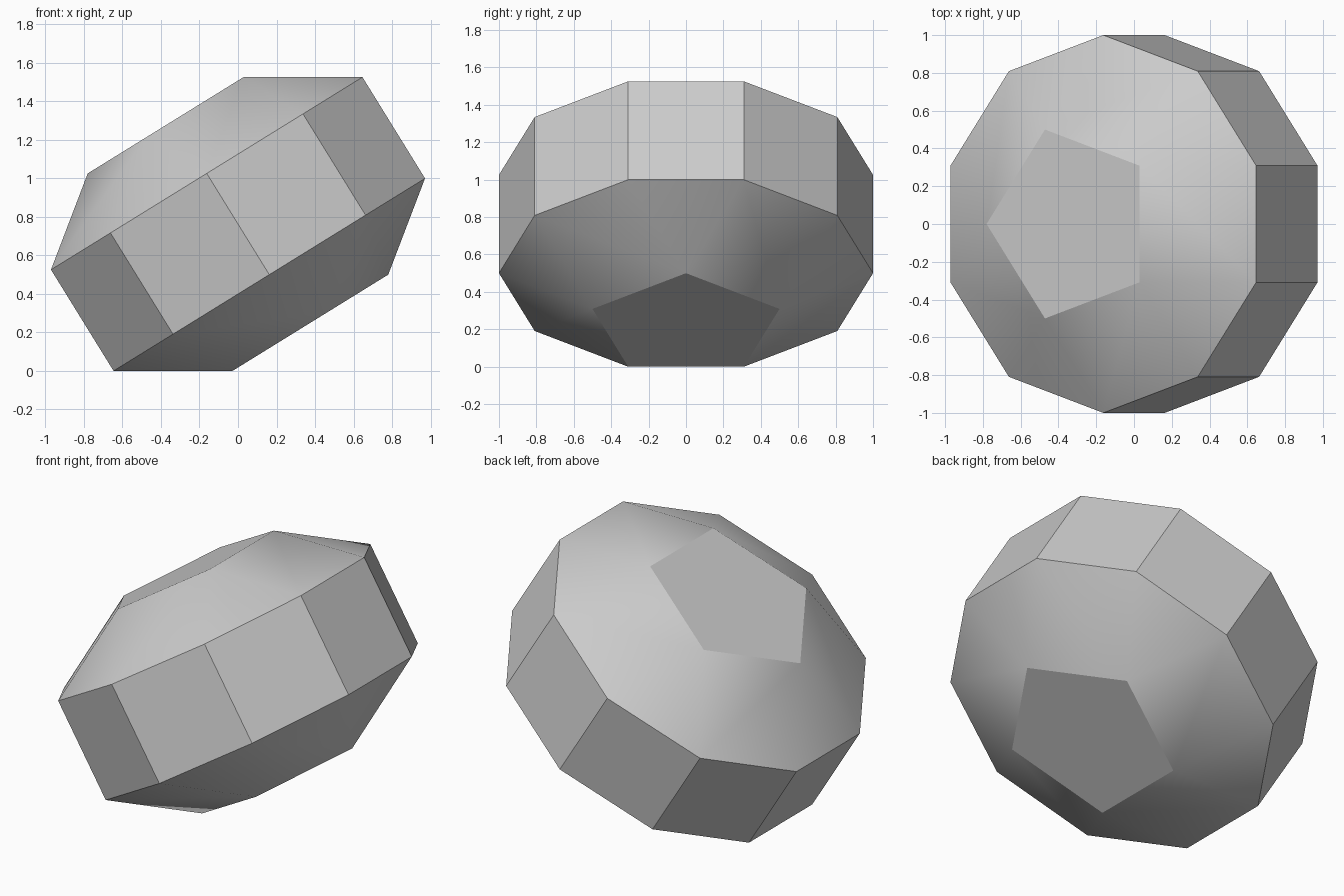
import bpy
import bmesh
import math
from mathutils import Matrix, Vector

cube = bpy.data.objects.get("Cube")
if cube:
    bpy.data.objects.remove(cube, do_unlink=True)

# Proportions: every edge has the same length
RADIUS = 1.0
EDGE = 2 * RADIUS * math.sin(math.pi / 10)
CAP_RADIUS = EDGE / (2 * math.sin(math.pi / 5))
CAP_RISE = EDGE * math.sqrt((5 - math.sqrt(5)) / 10)
TILT = -math.atan((math.sqrt(5) - 1) / 2)


def ring(bm, sides, radius, start, z):
    """Add a ring of vertices, the first one at angle start."""
    angles = [start + math.tau * i / sides for i in range(sides)]
    return [bm.verts.new(Vector((radius * math.cos(a), radius * math.sin(a), z)))
            for a in angles]


def cupola(bm, rim, side, offset):
    """Close a ten-sided rim with triangles, squares and a pentagon."""
    start = math.pi / 5 * offset
    cap = ring(bm, 5, CAP_RADIUS, start, side * (EDGE / 2 + CAP_RISE))
    bm.faces.new(cap)
    for i in range(5):
        a = rim[(2 * i + offset - 1) % 10]
        b = rim[(2 * i + offset) % 10]
        c = rim[(2 * i + offset + 1) % 10]
        bm.faces.new((a, b, cap[i]))
        bm.faces.new((b, c, cap[(i + 1) % 5], cap[i]))


bm = bmesh.new()

# Ten-sided band
lower = ring(bm, 10, RADIUS, math.pi / 10, -EDGE / 2)
upper = ring(bm, 10, RADIUS, math.pi / 10, EDGE / 2)
for i in range(10):
    j = (i + 1) % 10
    bm.faces.new((lower[i], lower[j], upper[j], upper[i]))

# Opposed cupolas, turned half a step from each other
cupola(bm, upper, 1, 1)
cupola(bm, lower, -1, 0)

# Lean the solid onto one edge and stand it on the ground
bmesh.ops.recalc_face_normals(bm, faces=bm.faces)
bm.transform(Matrix.Rotation(TILT, 4, "Y"))
floor = min(v.co.z for v in bm.verts)
bm.transform(Matrix.Translation((0, 0, -floor)))

mesh = bpy.data.meshes.new("faceted_solid")
bm.to_mesh(mesh)
bm.free()
solid = bpy.data.objects.new("faceted_solid", mesh)
bpy.context.collection.objects.link(solid)

# Plain grey
grey = bpy.data.materials.new("light_grey")
grey.use_nodes = True
colour = (0.6, 0.6, 0.6, 1)
grey.diffuse_color = colour
grey.node_tree.nodes["Principled BSDF"].inputs["Base Color"].default_value = colour
mesh.materials.append(grey)

# Soft cupola sides, crisp band and caps
bpy.context.view_layer.objects.active = solid
solid.select_set(True)
bpy.ops.object.shade_smooth_by_angle(angle=math.radians(30))
